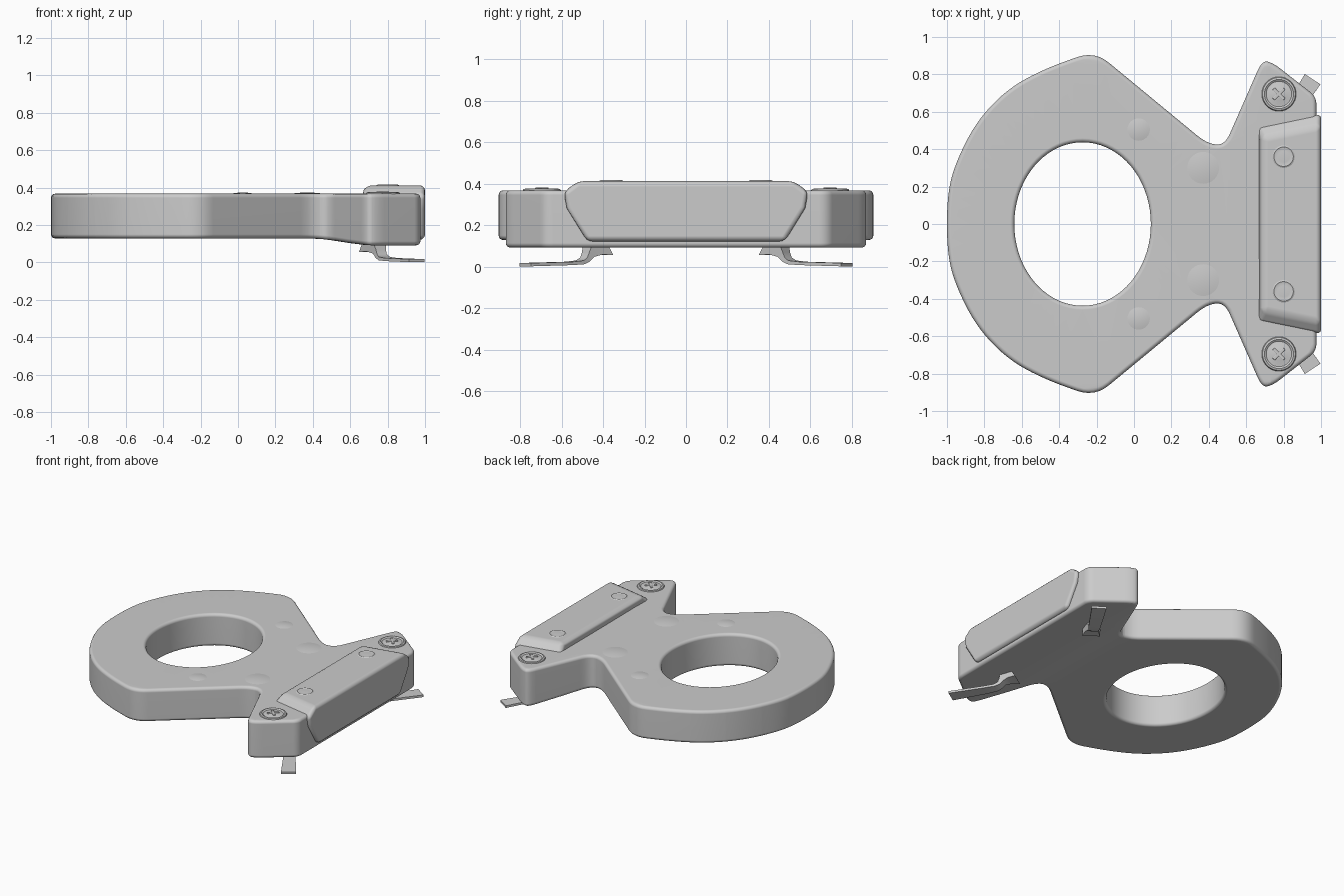
import bpy, bmesh, math
from mathutils import Vector

if "Cube" in bpy.data.objects:
    bpy.data.objects.remove(bpy.data.objects["Cube"])


def finish(bm, name, bevel=0, angle=35):
    bmesh.ops.recalc_face_normals(bm, faces=bm.faces)
    me = bpy.data.meshes.new(name)
    bm.to_mesh(me)
    bm.free()
    ob = bpy.data.objects.new(name, me)
    bpy.context.collection.objects.link(ob)
    bpy.ops.object.select_all(action='DESELECT')
    ob.select_set(True)
    bpy.context.view_layer.objects.active = ob
    bpy.ops.object.shade_smooth_by_angle(angle=math.radians(angle))
    if bevel:
        b = ob.modifiers.new("bevel", 'BEVEL')
        b.width, b.segments = bevel, 3
        b.limit_method = 'ANGLE'
        b.angle_limit = math.radians(25)
        b.harden_normals = True
    else:
        ob.modifiers.new("weighted", 'WEIGHTED_NORMAL').keep_sharp = True
    return ob


def fillet(pts, steps=6):
    """Round each corner (x, y, reach) with a quadratic curve."""
    out = []
    n = len(pts)
    for i in range(n):
        p = Vector(pts[i][:2])
        ends = []
        for q in (Vector(pts[i - 1][:2]), Vector(pts[(i + 1) % n][:2])):
            d = q - p
            ends.append(p + d.normalized() * min(pts[i][2], d.length * 0.49))
        for k in range(steps + 1):
            t = k / steps
            out.append(ends[0] * (1 - t) ** 2 + p * 2 * t * (1 - t) + ends[1] * t * t)
    return out


def offset(loop, d):
    res = []
    for i, p in enumerate(loop):
        t = (loop[(i + 1) % len(loop)] - loop[i - 1]).normalized()
        res.append(p + Vector((t.y, -t.x)) * d)
    return res


def wall(bm, loop, profile):
    """Loft a rounded wall; returns the bottom and top edge loops."""
    rings = [[bm.verts.new((p.x, p.y, z)) for p in offset(loop, d)] for d, z in profile]
    n = len(loop)
    for a, b in zip(rings, rings[1:]):
        for i in range(n):
            bm.faces.new((a[i], a[(i + 1) % n], b[(i + 1) % n], b[i]))
    return [[bm.edges.get((r[i], r[(i + 1) % n])) for i in range(n)]
            for r in (rings[0], rings[-1])]


# main plate: rounded ring, neck and wide mounting end
half = [(-1.0, .12, 9), (-.97, .29, 9), (-.85, .54, 9), (-.68, .72, 9),
        (-.48, .83, 9), (-.21, .925, .1), (.39, .43, .07), (.485, .42, .07),
        (.685, .875, .06), (.745, .86, .05), (.975, .68, .04)]
outline = fillet(half + [(x, -y, r) for x, y, r in reversed(half)])
hole = [Vector((-.275 + .365 * math.cos(a), .437 * math.sin(a)))
        for a in (-2 * math.pi * i / 72 for i in range(72))]
R, Z0, Z1 = .022, .128, .367
arc = [(R * (1 - math.sin(a)), R * (1 - math.cos(a)))
       for a in (math.pi / 8 * k for k in range(5))]
prof = [(d, Z0 + h) for d, h in arc] + [(d, Z1 - h) for d, h in reversed(arc)]
bm = bmesh.new()
o_bot, o_top = wall(bm, outline, prof)
h_bot, h_top = wall(bm, hole, [(-d, z) for d, z in prof])
for e in (o_bot + h_bot, o_top + h_top):
    bmesh.ops.triangle_fill(bm, edges=e, use_beauty=True)
for x in (.38, .45, .52, .59, .66, .73):
    bmesh.ops.bisect_plane(bm, geom=bm.verts[:] + bm.edges[:] + bm.faces[:],
                           plane_co=(x, 0, 0), plane_no=(1, 0, 0))
# underside drops towards the mounting end
for v in bm.verts:
    if v.co.z < .2:
        t = min(1, max(0, (v.co.x - .38) / .35))
        v.co.z -= .037 * t * t * (3 - 2 * t)
finish(bm, "main_plate")

# raised housing across the mounting end
prof = [(.525, .412), (.595, .36), (.58, .28), (.48, .12)]
prof += [(-y, z) for y, z in reversed(prof)]
bm = bmesh.new()
back = [bm.verts.new((.69 if z > .4 else .65, y * .88, z)) for y, z in prof]
front = [bm.verts.new((1.0, y, z)) for y, z in prof]
bm.faces.new(back)
bm.faces.new(front)
for i in range(8):
    j = (i + 1) % 8
    bm.faces.new((back[i], back[j], front[j], front[i]))
finish(bm, "raised_housing", .028)


def lathe(name, x, y, z, prof, seg=32):
    """Round part from (radius, height) points, first point on the axis."""
    bm = bmesh.new()
    tip = bm.verts.new((x, y, z + prof[0][1]))
    rings = [[bm.verts.new((x + r * math.cos(2 * math.pi * k / seg),
                            y + r * math.sin(2 * math.pi * k / seg), z + h))
              for k in range(seg)] for r, h in prof[1:]]
    for k in range(seg):
        j = (k + 1) % seg
        bm.faces.new((tip, rings[0][k], rings[0][j]))
        for a, b in zip(rings, rings[1:]):
            bm.faces.new((a[k], b[k], b[j], a[j]))
    bm.faces.new(rings[-1])
    return finish(bm, name)


dome = [(0, 1), (.4, .92), (.75, .5), (1, 0), (1, -.8)]
for s, side in ((1, "back"), (-1, "front")):
    # corner screws: rim, groove and pointed head
    lathe("corner_screw_" + side, .775, s * .695, Z1,
          [(0, .012), (.035, .008), (.06, .002), (.068, .002), (.078, .009),
           (.088, .006), (.092, 0), (.092, -.01)])
    # crossed driver ridges on the screw head
    for k in (0, 1):
        bm = bmesh.new()
        bmesh.ops.create_cube(bm, size=1)
        for v in bm.verts:
            v.co = Vector((v.co.x * .08, v.co.y * .018, v.co.z * .012))
        ob = finish(bm, "screw_ridge_" + side, .003)
        ob.location = (.775, s * .695, Z1 + .007)
        ob.rotation_euler.z = math.radians(45 + 90 * k)
    # small studs on the housing and shallow bumps on the plate
    lathe("housing_stud_" + side, .8, s * .36, .412,
          [(0, .003), (.03, .002), (.045, .001), (.052, .004), (.06, 0), (.06, -.01)])
    for n, x, y, r in (("neck_bump_", .37, .30, .085), ("ring_bump_", .025, .505, .06)):
        lathe(n + side, x, s * y, Z1, [(a * r, h * .006) for a, h in dome])

    # bent clip strap under the mounting end: along, height, half width, half thickness
    path = [(-.03, .115, .06, .07), (.012, .088, .045, .04), (.038, .058, .032, .018),
            (.055, .034, .031, .012), (.085, .020, .036, .009),
            (.15, .015, .041, .008), (.40, .009, .05, .008)]
    u, w = Vector((.55, .835 * s, 0)), Vector((.835, -.55 * s, 0))
    base = Vector((.735, .44 * s, 0))
    bm = bmesh.new()
    rings = []
    for i, (d, z, hw, ht) in enumerate(path):
        p, q = path[max(0, i - 1)], path[min(len(path) - 1, i + 1)]
        t = Vector((q[0] - p[0], q[1] - p[1])).normalized()
        c = base + u * d + Vector((0, 0, z))
        nrm = u * -t.y + Vector((0, 0, t.x))
        rings.append([bm.verts.new(c + w * hw * a + nrm * ht * b)
                      for a, b in ((-1, -1), (1, -1), (1, 1), (-1, 1))])
    for a, b in zip(rings, rings[1:]):
        for k in range(4):
            bm.faces.new((a[k], a[(k + 1) % 4], b[(k + 1) % 4], b[k]))
    bm.faces.new(rings[0])
    bm.faces.new(rings[-1])
    finish(bm, "clip_strap_" + side, 0, 50)
